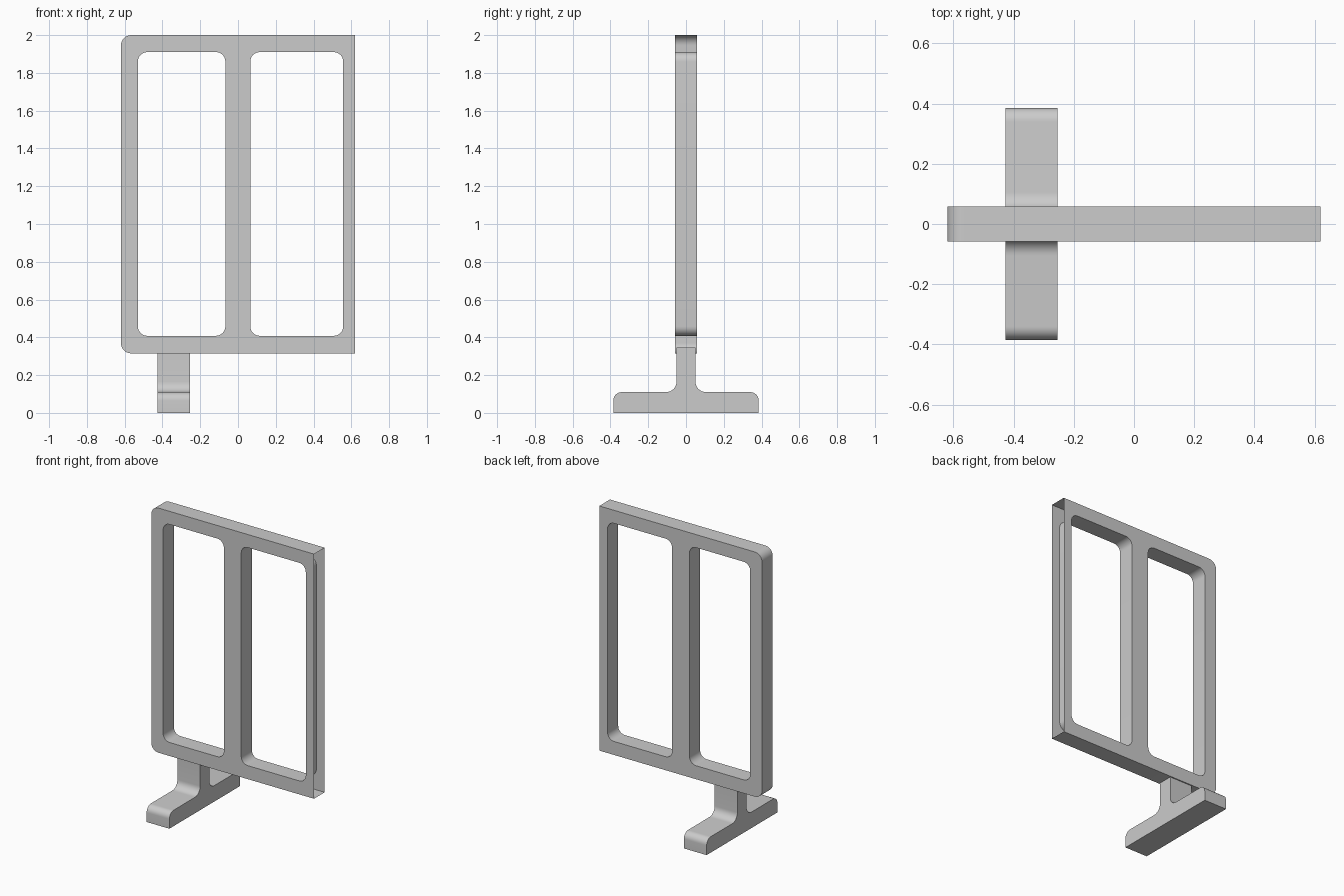
import bpy, bmesh, math
from mathutils import Matrix, Vector

if "Cube" in bpy.data.objects:
    bpy.data.objects.remove(bpy.data.objects["Cube"])

grey = bpy.data.materials.new("plain_grey")
grey.use_nodes = True
colour = (0.6, 0.6, 0.6, 1)
grey.diffuse_color = colour
grey.node_tree.nodes["Principled BSDF"].inputs["Base Color"].default_value = colour


def rounded(corners, steps=8):
    """Outline through (x, y, radius) corners, with right-angle corners rounded."""
    out = []
    for i, (x, y, r) in enumerate(corners):
        p = Vector((x, y))
        if r == 0:
            out.append(p)
            continue
        a = (Vector(corners[i - 1][:2]) - p).normalized()
        b = (Vector(corners[(i + 1) % len(corners)][:2]) - p).normalized()
        centre = p + (a + b) * r
        for k in range(steps + 1):
            t = k / steps * math.pi / 2
            out.append(centre - b * r * math.cos(t) - a * r * math.sin(t))
    return out


def box(x0, x1, z0, z1, left_r, right_r):
    return rounded([(x0, z0, left_r), (x1, z0, right_r),
                    (x1, z1, right_r), (x0, z1, left_r)])


def extruded(name, outlines, half_depth, matrix, open_end=None):
    """Fill the outlines (inner ones become holes) and extrude them."""
    curve = bpy.data.curves.new(name + "_profile", 'CURVE')
    curve.dimensions = '2D'
    curve.fill_mode = 'BOTH'
    curve.extrude = half_depth
    for points in outlines:
        spline = curve.splines.new('POLY')
        spline.points.add(len(points) - 1)
        for sp, p in zip(spline.points, points):
            sp.co = (p.x, p.y, 0, 1)
        spline.use_cyclic_u = True
    helper = bpy.data.objects.new(name + "_helper", curve)
    bpy.context.collection.objects.link(helper)
    graph = bpy.context.evaluated_depsgraph_get()
    mesh = bpy.data.meshes.new_from_object(helper.evaluated_get(graph))
    bpy.data.objects.remove(helper)
    mesh.name = name
    mesh.transform(matrix)

    bm = bmesh.new()
    bm.from_mesh(mesh)
    bmesh.ops.remove_doubles(bm, verts=bm.verts, dist=1e-5)
    bmesh.ops.recalc_face_normals(bm, faces=bm.faces)
    if open_end is not None:
        end = [f for f in bm.faces if all(v.co.x > open_end - 1e-4 for v in f.verts)]
        bmesh.ops.delete(bm, geom=end, context='FACES')
    bm.to_mesh(mesh)
    bm.free()

    mesh.materials.clear()
    mesh.materials.append(grey)
    obj = bpy.data.objects.new(name, mesh)
    bpy.context.collection.objects.link(obj)
    bpy.ops.object.select_all(action='DESELECT')
    obj.select_set(True)
    bpy.context.view_layer.objects.active = obj
    bpy.ops.object.shade_smooth_by_angle(angle=math.radians(30))
    return obj


upright = Matrix.Rotation(math.pi / 2, 4, 'X')

# Hollow frame with two windows, left open at its +x end
extruded("window_frame",
         [box(-0.62, 0.62, 0.315, 2.0, 0.055, 0),
          box(-0.53, -0.067, 0.408, 1.91, 0.05, 0.05),
          box(0.065, 0.557, 0.408, 1.91, 0.05, 0.05)],
         0.058, upright, open_end=0.62)

# Foot: an inverted T with rounded toes and filleted stem
half = [(0.385, 0, 0), (0.385, 0.11, 0.045), (0.05, 0.11, 0.055), (0.05, 0.345, 0)]
profile = half + [(-x, z, r) for x, z, r in reversed(half)]
extruded("foot", [rounded(profile)], 0.0865,
         Matrix.Translation((-0.34, 0, 0)) @ Matrix.Rotation(math.pi / 2, 4, 'Z') @ upright)
